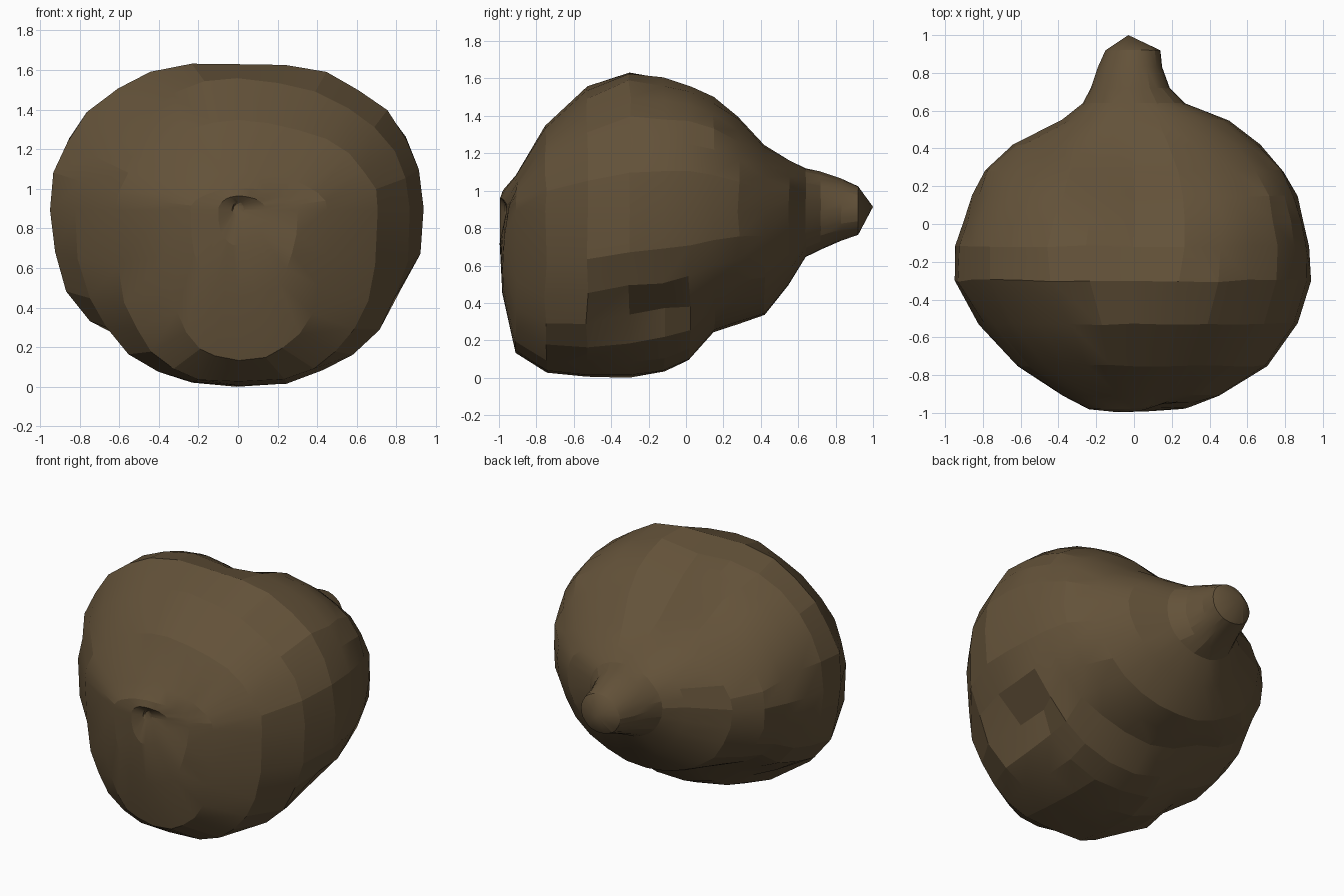
import bpy
import bmesh
import math
import random
from mathutils import Vector

if "Cube" in bpy.data.objects:
    bpy.data.objects.remove(bpy.data.objects["Cube"], do_unlink=True)

random.seed(4)
SPOKES = 28
AXIS = 0.9

# Rings from front to back: y, reach to -x, reach to +x, top, bottom
RINGS = [
    (-0.97, 0.03, 0.03, 0.94, 0.87),
    (-0.995, 0.1, 0.14, 0.97, 0.72),
    (-0.98, 0.24, 0.3, 1.01, 0.46),
    (-0.91, 0.38, 0.45, 1.09, 0.14),
    (-0.75, 0.62, 0.71, 1.35, 0.03),
    (-0.53, 0.82, 0.87, 1.56, 0.01),
    (-0.3, 0.95, 0.94, 1.66, 0.0),
    (-0.12, 0.94, 0.93, 1.63, 0.03),
    (0.02, 0.9, 0.9, 1.59, 0.09),
    (0.15, 0.85, 0.86, 1.53, 0.24),
    (0.28, 0.79, 0.79, 1.43, 0.29),
    (0.42, 0.64, 0.67, 1.27, 0.34),
    (0.55, 0.38, 0.5, 1.18, 0.5),
    (0.64, 0.27, 0.27, 1.13, 0.65),
    (0.72, 0.23, 0.19, 1.11, 0.69),
    (0.83, 0.19, 0.15, 1.07, 0.74),
    (0.92, 0.15, 0.14, 1.03, 0.77),
]

# Folds pressed into the skin: centre, push, radius
DENTS = [
    (Vector((0.76, -0.2, 0.32)), Vector((-0.14, 0, 0.03)), 0.16),
    (Vector((-0.62, -0.3, 0.24)), Vector((0.04, 0, 0.05)), 0.13),
    (Vector((-0.45, 0.05, 0.17)), Vector((0, 0, 0.12)), 0.28),
    (Vector((0.2, -0.98, 0.92)), Vector((0, 0.06, 0)), 0.12),
]


def rounded(value, power):
    return math.copysign(abs(value) ** (2 / power), value)


def bell(value, centre, width):
    return math.exp(-((value - centre) / width) ** 2)


def skin_point(ring, index):
    y, left, right, top, bottom = ring
    angle = math.tau * index / SPOKES
    # Fuller low at the front, and high on the left side towards the back
    if math.sin(angle) < 0:
        power = 2.05 + 0.6 * bell(y, -0.75, 0.3)
    elif math.cos(angle) > 0:
        power = 2.0 + 0.55 * bell(y, 0.1, 0.42)
    else:
        power = 1.85 + 0.45 * bell(y, -0.1, 0.32)
    across = rounded(math.cos(angle), power)
    up = rounded(math.sin(angle), power)
    x = across * (right if across > 0 else left)
    z = AXIS + up * (top - AXIS if up > 0 else AXIS - bottom)
    # Shallow valley over the crown, deepest ahead of the neck
    if up > 0:
        depth = 0.11 * bell(y, 0.2, 0.25) + 0.03 * (abs(y) < 0.4)
        z -= depth * bell(x, -0.04, 0.2)
    point = Vector((x, y, z))
    for centre, push, radius in DENTS:
        point += push * bell((point - centre).length, 0, radius)
    # Slight hand-made unevenness
    wobble = 0.008 * min(1, abs(x) + abs(z - AXIS))
    return point + Vector([random.uniform(-wobble, wobble) for _ in range(3)])


# Bulb body with its drawn-out neck
bm = bmesh.new()
loops = [[bm.verts.new(skin_point(r, i)) for i in range(SPOKES)] for r in RINGS]
for near, far in zip(loops, loops[1:]):
    for i in range(SPOKES):
        j = (i + 1) % SPOKES
        bm.faces.new((near[i], near[j], far[j], far[i]))

# Dimple at the front and pointed tip at the back
for loop, end in ((loops[0], (-0.02, -0.95, 0.92)), (loops[-1], (-0.03, 1.0, 0.92))):
    centre = bm.verts.new(end)
    for i in range(SPOKES):
        bm.faces.new((loop[i], loop[(i + 1) % SPOKES], centre))

bmesh.ops.recalc_face_normals(bm, faces=bm.faces)
floor = min(v.co.z for v in bm.verts)
bmesh.ops.translate(bm, verts=bm.verts, vec=(0, 0, -floor))

mesh = bpy.data.meshes.new("bulb")
bm.to_mesh(mesh)
bm.free()
bulb = bpy.data.objects.new("bulb", mesh)
bpy.context.collection.objects.link(bulb)

# Brown skin
brown = (0.125, 0.084, 0.041, 1)
skin = bpy.data.materials.new("brown skin")
skin.use_nodes = True
skin.diffuse_color = brown
skin.node_tree.nodes["Principled BSDF"].inputs["Base Color"].default_value = brown
mesh.materials.append(skin)

bpy.context.view_layer.objects.active = bulb
bulb.select_set(True)
bpy.ops.object.shade_smooth_by_angle(angle=math.radians(14))
